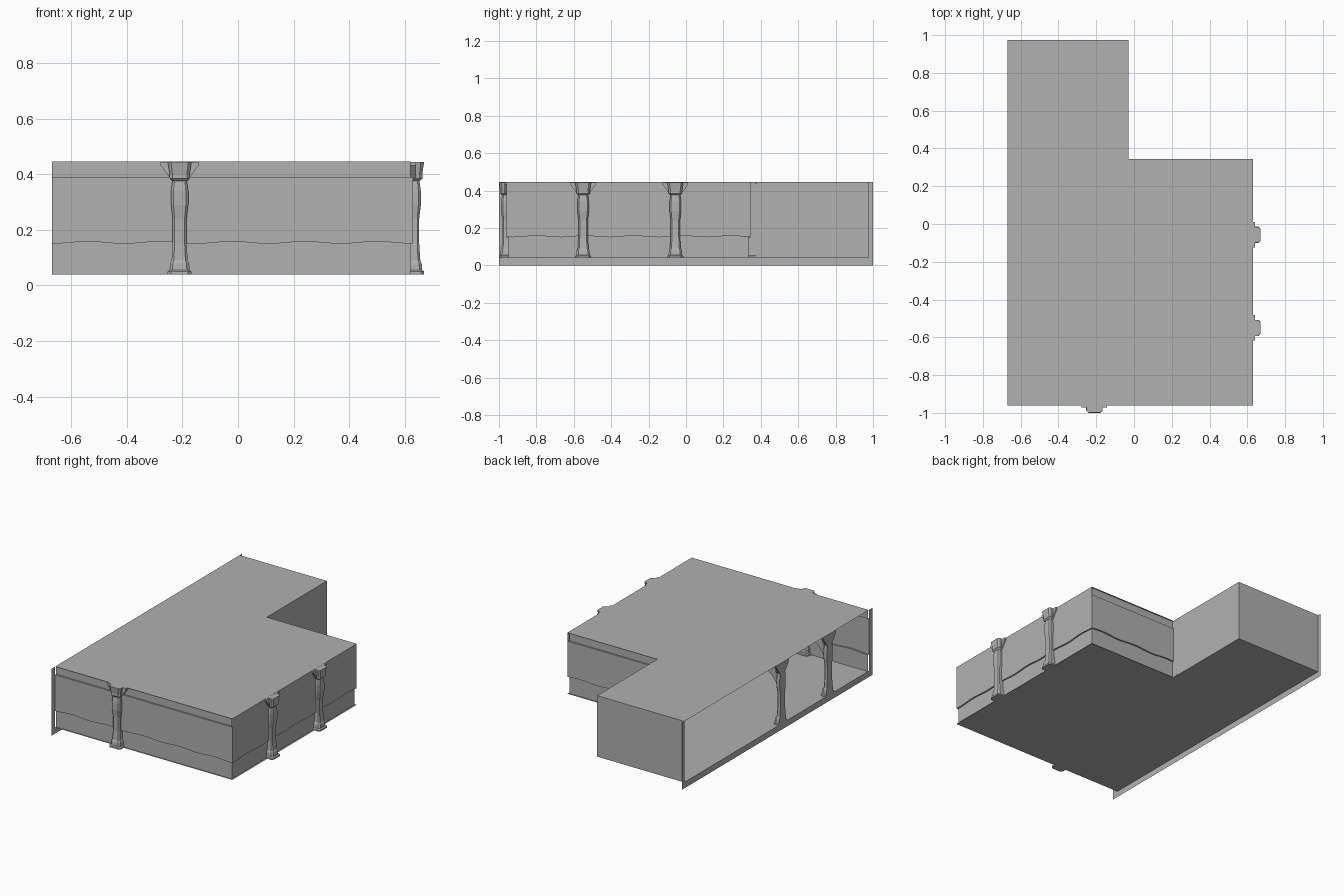
import bpy, bmesh, math
from mathutils import Vector

if "Cube" in bpy.data.objects:
    bpy.data.objects.remove(bpy.data.objects["Cube"])

FLOOR, TOP, CROWN = 0.04, 0.445, 0.39
LEFT, RIGHT, FRONT, BACK = -0.67, 0.63, -0.96, 0.975
STEP_X, STEP_Y = -0.03, 0.345      # inner corner of the L plan
INSET = 0.01

grey = bpy.data.materials.new("plain_grey")
grey.diffuse_color = (0.44, 0.44, 0.44, 1)
grey.use_nodes = True
grey.node_tree.nodes["Principled BSDF"].inputs["Base Color"].default_value = grey.diffuse_color


def finish(name, bm):
    mesh = bpy.data.meshes.new(name)
    bm.to_mesh(mesh)
    bm.free()
    mesh.materials.append(grey)
    obj = bpy.data.objects.new(name, mesh)
    bpy.context.collection.objects.link(obj)
    return obj


def polygon(name, points):
    bm = bmesh.new()
    bm.faces.new([bm.verts.new(p) for p in points])
    return finish(name, bm)


def wave(s):
    """Height of the wavy ledge along a wall."""
    return 0.154 + 0.004 * math.cos(2 * math.pi * (s + 0.02) / 0.26)


def wall(name, start, end, outward, trim, crown):
    """Wall strip with a recessed lower part, wavy ledge and optional crown."""
    a, b, n = Vector(start), Vector(end), Vector(outward)
    along = (b - a).normalized()
    bm = bmesh.new()
    columns = []
    steps = 40
    for i in range(steps + 1):
        t = i / steps
        p = a.lerp(b, t)
        w = wave(p.dot(along))
        rows = [(INSET, FLOOR), (INSET, w), (0, w), (0, CROWN)]
        rows += [(INSET, CROWN), (INSET, TOP)] if crown else [(0, TOP)]
        column = []
        for depth, z in rows:
            shift = 0
            if depth:
                shift = trim[0] * (i == 0) - trim[1] * (i == steps)
            q = p - n * depth + along * shift
            column.append(bm.verts.new((q.x, q.y, z)))
        columns.append(column)
    for c, d in zip(columns, columns[1:]):
        for j in range(len(c) - 1):
            bm.faces.new((c[j], d[j], d[j + 1], c[j + 1]))
    bmesh.ops.dissolve_limit(bm, angle_limit=0.001, verts=bm.verts, edges=bm.edges)
    return finish(name, bm)


# Column half-widths by height
PROFILE = [(0.04, 0.043), (0.05, 0.043), (0.055, 0.036), (0.08, 0.034),
           (0.09, 0.029), (0.15, 0.025), (0.24, 0.025), (0.29, 0.031),
           (0.34, 0.031), (0.375, 0.026), (0.385, 0.036), (0.4, 0.036),
           (0.44, 0.042), (TOP - 0.001, 0.042)]


def column(name, x, y, facing, cut=False, wings=True, rib=True):
    """Chamfered square column; facing is the direction into the room."""
    bm = bmesh.new()
    rings = []
    for z, h in PROFILE:
        c = h * 0.72
        pts = [(h, -c), (h, c), (c, h), (-c, h), (-h, c), (-h, -c), (-c, -h), (c, -h)]
        rings.append([bm.verts.new((px, py, z)) for px, py in pts])
    for r, s in zip(rings, rings[1:]):
        for i in range(8):
            j = (i + 1) % 8
            bm.faces.new((r[i], r[j], s[j], s[i]))
    bm.faces.new(rings[0][::-1])
    bm.faces.new(rings[-1])

    def prism(outline, axis_x, width):
        """Extrude a (u, z) outline across the other horizontal axis."""
        sides = []
        for w in (-width, width):
            sides.append([bm.verts.new((u, w, z) if axis_x else (w, u, z))
                          for u, z in outline])
        k = len(outline)
        bm.faces.new(sides[0])
        bm.faces.new(sides[1][::-1])
        for i in range(k):
            j = (i + 1) % k
            bm.faces.new((sides[0][i], sides[1][i], sides[1][j], sides[0][j]))

    across = facing[0] != 0
    if wings:   # flared capital along the wall
        prism([(-0.034, 0.385), (0.034, 0.385), (0.068, 0.432), (0.068, TOP - 0.001),
               (-0.068, TOP - 0.001), (-0.068, 0.432)], not across, 0.014)
    if rib:     # curved bracket under the ceiling
        sign = facing[0] + facing[1]
        arc = []
        for i in range(9):
            a = math.pi / 2 * i / 8
            arc.append((sign * (0.27 - 0.25 * math.cos(a)), 0.25 + 0.17 * math.sin(a)))
        prism(arc + [(sign * 0.27, TOP - 0.002), (sign * 0.01, TOP - 0.002),
                     (sign * 0.01, 0.25)], across, 0.02)
    bmesh.ops.recalc_face_normals(bm, faces=bm.faces)
    if cut:     # slice off the half outside the open side
        geom = bm.verts[:] + bm.edges[:] + bm.faces[:]
        bmesh.ops.bisect_plane(bm, geom=geom, plane_co=(0, 0, 0),
                               plane_no=(1, 0, 0), clear_inner=True)
        bmesh.ops.holes_fill(bm, edges=[e for e in bm.edges if e.is_boundary])
    bmesh.ops.translate(bm, verts=bm.verts, vec=(x, y, 0))
    return finish(name, bm)


# Floor and ceiling share the L plan
plan = [(LEFT, FRONT), (RIGHT, FRONT), (RIGHT, STEP_Y), (STEP_X, STEP_Y),
        (STEP_X, BACK), (LEFT, BACK)]
polygon("ceiling", [(x, y, TOP) for x, y in plan])
polygon("floor", [(x, y, FLOOR) for x, y in reversed(plan)])

# Decorated walls
wall("front_wall", (LEFT, FRONT), (RIGHT, FRONT), (0, -1), (0, INSET), True)
wall("right_wall", (RIGHT, FRONT), (RIGHT, STEP_Y), (1, 0), (INSET, INSET), False)
wall("step_wall", (RIGHT, STEP_Y), (STEP_X, STEP_Y), (0, 1), (INSET, 0), True)

# Plain walls of the rear extension
for name, (x0, y0), (x1, y1) in (
        ("extension_side_wall", (STEP_X, STEP_Y - INSET), (STEP_X, BACK)),
        ("extension_back_wall", (STEP_X, BACK), (LEFT, BACK))):
    polygon(name, [(x0, y0, FLOOR), (x1, y1, FLOOR), (x1, y1, TOP), (x0, y0, TOP)])

# Flat frame around the open left side
polygon("open_side_frame", [(LEFT, y, z) for y, z in (
    (-1, 0), (-1, TOP), (FRONT, TOP), (FRONT, FLOOR),
    (0.97, FLOOR), (0.97, TOP), (1, TOP), (1, 0))])

# Columns
for i, y in enumerate((-0.55, -0.057)):
    column(f"right_column_{i + 1}", RIGHT - 0.003, y, (-1, 0))
    column(f"open_side_column_{i + 1}", LEFT, y, (1, 0), cut=True)
column("front_column", -0.21, FRONT + 0.003, (0, 1))
column("inner_corner_column", STEP_X - 0.041, STEP_Y, (0, -1), wings=False, rib=False)
